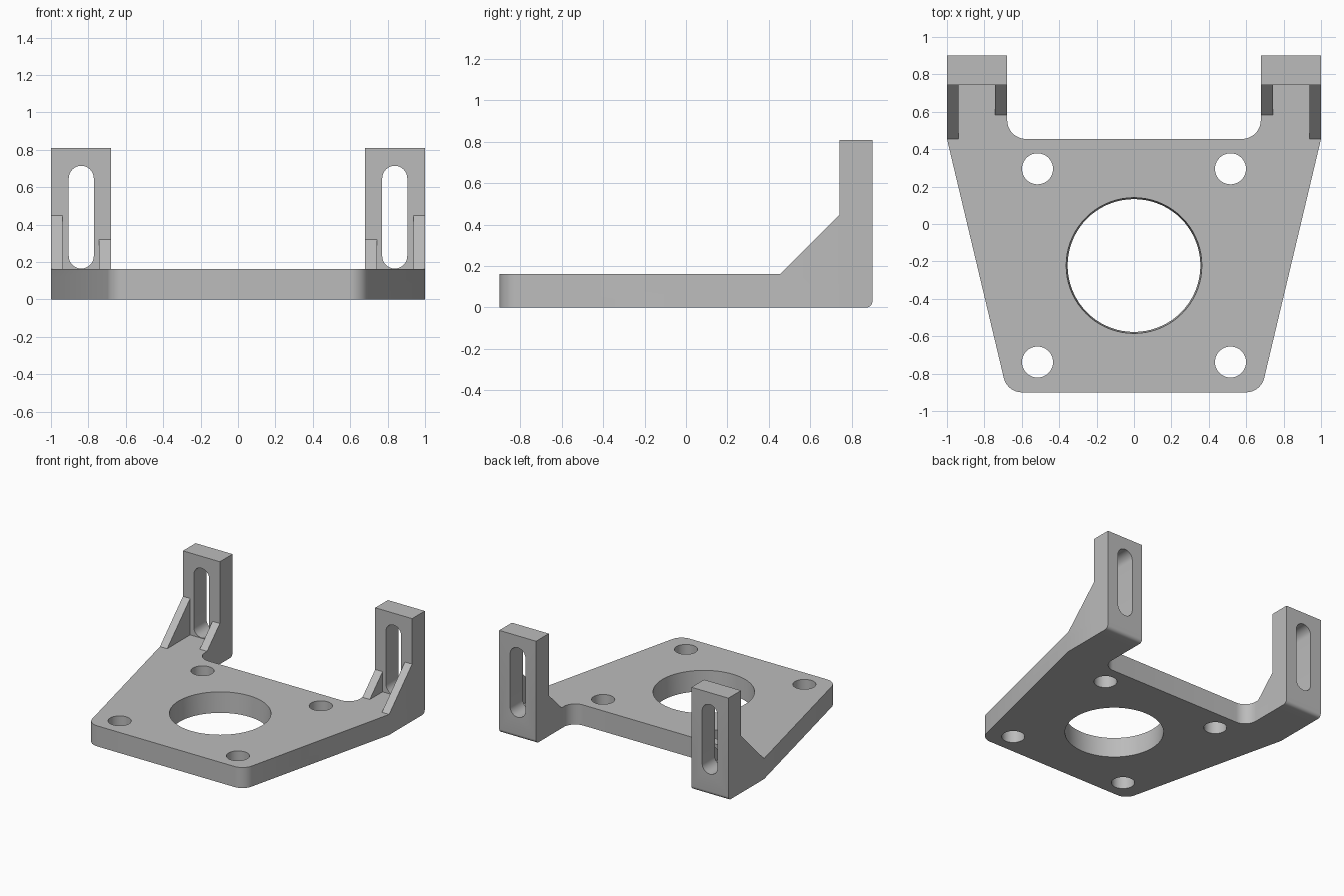
import bpy, bmesh, math
from mathutils import Vector

if "Cube" in bpy.data.objects:
    bpy.data.objects.remove(bpy.data.objects["Cube"])

T = 0.162                      # plate thickness
grey = bpy.data.materials.new("plain grey")
grey.diffuse_color = (0.5, 0.5, 0.5, 1)
grey.use_nodes = True
grey.node_tree.nodes["Principled BSDF"].inputs["Base Color"].default_value = grey.diffuse_color


def fillet(points, steps=12):
    """Turn (x, y, radius) corners into a rounded outline."""
    out = []
    n = len(points)
    for i, (x, y, r) in enumerate(points):
        p = Vector((x, y))
        if r == 0:
            out.append(p)
            continue
        a = (Vector(points[i - 1][:2]) - p).normalized()
        b = (Vector(points[(i + 1) % n][:2]) - p).normalized()
        half = a.angle(b) / 2
        c = p + (a + b).normalized() * (r / math.sin(half))
        s = p + a * (r / math.tan(half)) - c
        e = p + b * (r / math.tan(half)) - c
        sweep = math.pi - 2 * half
        for k in range(steps + 1):
            t = k / steps
            v = (s * math.sin((1 - t) * sweep) + e * math.sin(t * sweep)) / math.sin(sweep)
            out.append(c + v)
    return out


def prism(name, outline, lo, hi, place):
    """Extrude a 2D outline from lo to hi; place maps (u, v, w) to xyz."""
    bm = bmesh.new()
    face = bm.faces.new([bm.verts.new(place(u, v, lo)) for u, v in outline])
    ext = bmesh.ops.extrude_face_region(bm, geom=[face])
    top = [g for g in ext["geom"] if isinstance(g, bmesh.types.BMVert)]
    bmesh.ops.translate(bm, verts=top, vec=Vector(place(0, 0, hi)) - Vector(place(0, 0, lo)))
    bmesh.ops.recalc_face_normals(bm, faces=bm.faces)
    return to_object(name, bm)


def to_object(name, bm):
    me = bpy.data.meshes.new(name)
    bm.to_mesh(me)
    bm.free()
    ob = bpy.data.objects.new(name, me)
    bpy.context.collection.objects.link(ob)
    me.materials.append(grey)
    return ob


def combine(target, other, operation):
    mod = target.modifiers.new("cut", 'BOOLEAN')
    mod.operation, mod.solver, mod.object = operation, 'EXACT', other
    bpy.context.view_layer.objects.active = target
    bpy.ops.object.modifier_apply(modifier=mod.name)
    bpy.data.objects.remove(other)


def hole(x, y, r_bottom, r_top, segments):
    bm = bmesh.new()
    k = (r_top - r_bottom) / T * 0.1
    bmesh.ops.create_cone(bm, cap_ends=True, segments=segments, radius1=r_bottom - k,
                          radius2=r_top + k, depth=T + 0.2)
    bmesh.ops.translate(bm, verts=bm.verts, vec=(x, y, T / 2))
    return to_object("hole_cutter", bm)


def flat(u, v, w):             # outline seen from above
    return (u, v, w)


def side(u, v, w):             # outline seen from the right
    return (w, u, v)


def front(u, v, w):            # outline seen from the front
    return (u, w, v)


# Tapered plate with two rear tabs
half = [(0.678, -0.9, 0.1), (1, 0.455, 0), (1, 0.8, 0), (0.678, 0.8, 0), (0.678, 0.455, 0.1)]
outline = half + [(-x, y, r) for x, y, r in reversed(half)]
bracket = prism("mounting_bracket", fillet(outline), 0, T, flat)

# Slotted uprights and their gussets
for s in (-1, 1):
    profile = [(0.742, 0, 0), (0.9, 0, 0.03), (0.9, 0.808, 0), (0.742, 0.808, 0)]
    upright = prism("upright", fillet(profile, 6), s * 0.678, s, side)
    c, r, z0, z1 = s * 0.838, 0.067, 0.165, 0.714
    arc = [math.pi * k / 16 for k in range(17)]
    slot = [(c + r * math.cos(a), z1 - r + r * math.sin(a)) for a in arc]
    slot += [(c - r * math.cos(a), z0 + r - r * math.sin(a)) for a in arc]
    combine(upright, prism("slot_cutter", slot, 0.6, 1.0, front), 'DIFFERENCE')
    combine(bracket, upright, 'UNION')
    for x0, x1, y0 in ((0.937, 1, 0.455), (0.678, 0.742, 0.583)):
        rise = 0.742 - y0
        wedge = [(y0, T), (y0 - 0.0, T - 0.05), (0.78, T - 0.05), (0.78, T + rise), (0.742, T + rise)]
        combine(bracket, prism("gusset", wedge, s * x0, s * x1, side), 'UNION')

# Large centre bore and four bolt holes
combine(bracket, hole(0, -0.222, 0.355, 0.363, 72), 'DIFFERENCE')
for x in (-0.516, 0.516):
    for y in (0.295, -0.738):
        combine(bracket, hole(x, y, 0.083, 0.083, 40), 'DIFFERENCE')

# Smooth rounded walls, crisp edges
bpy.ops.object.select_all(action='DESELECT')
bracket.select_set(True)
bpy.context.view_layer.objects.active = bracket
bpy.ops.object.shade_smooth_by_angle(angle=math.radians(30))
